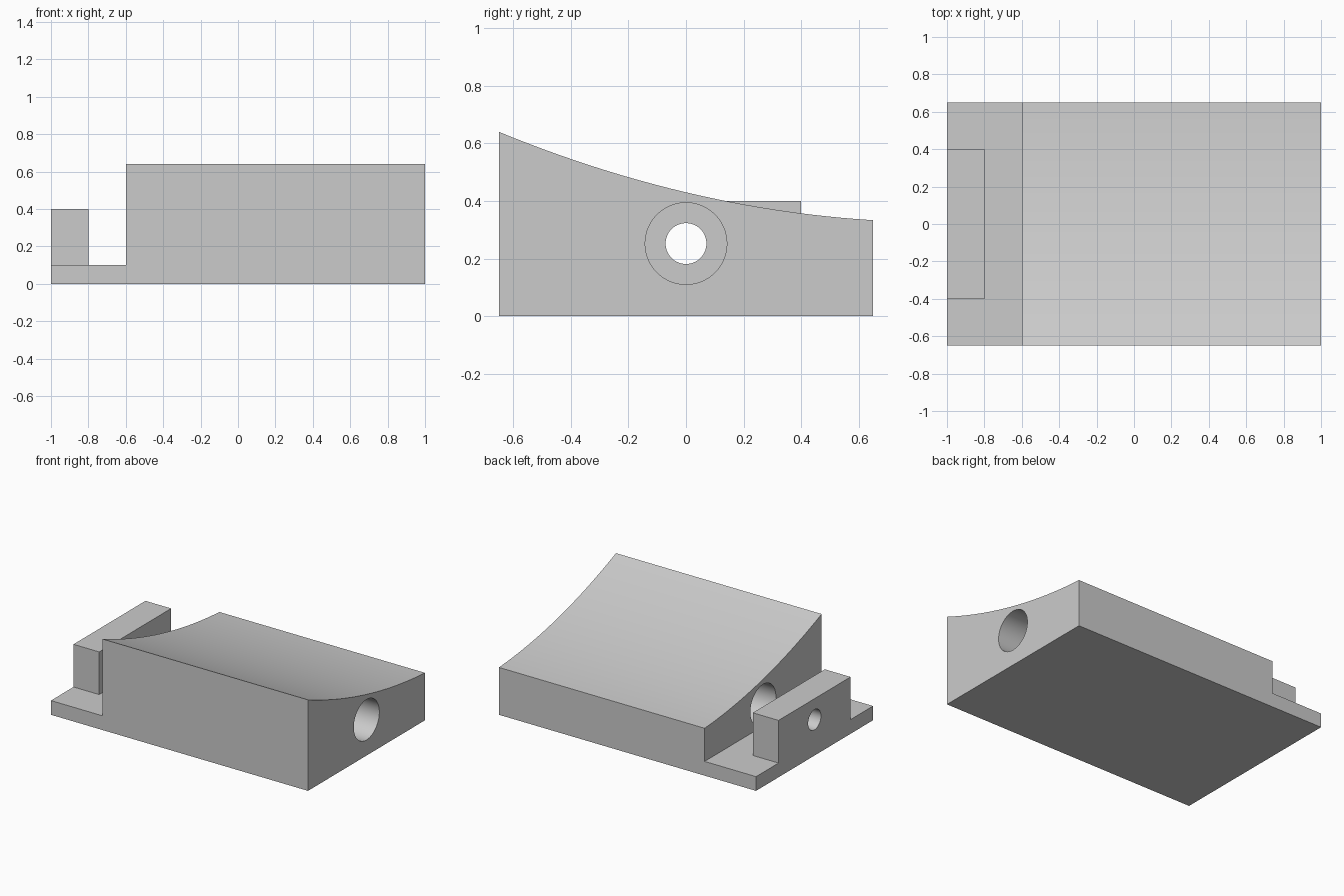
import bpy
import bmesh
import math
from mathutils import Matrix, Vector

default = bpy.data.objects.get("Cube")
if default:
    bpy.data.objects.remove(default)

HALF_DEPTH = 0.65
HOLE_Z = 0.252

grey = bpy.data.materials.new("plain grey")
grey.use_nodes = True
colour = (0.6, 0.6, 0.6, 1)
grey.diffuse_color = colour
grey.node_tree.nodes["Principled BSDF"].inputs["Base Color"].default_value = colour


def add_object(name, bm):
    bmesh.ops.recalc_face_normals(bm, faces=bm.faces)
    mesh = bpy.data.meshes.new(name)
    bm.to_mesh(mesh)
    bm.free()
    mesh.materials.append(grey)
    obj = bpy.data.objects.new(name, mesh)
    bpy.context.collection.objects.link(obj)
    return obj


def box(name, low, high):
    low, high = Vector(low), Vector(high)
    bm = bmesh.new()
    bmesh.ops.create_cube(bm, size=1)
    bmesh.ops.scale(bm, vec=high - low, verts=bm.verts)
    bmesh.ops.translate(bm, vec=(low + high) / 2, verts=bm.verts)
    return add_object(name, bm)


def rod(name, radius, x0, x1):
    """Cylinder along x at the height of the bore."""
    bm = bmesh.new()
    place = Matrix.Translation(((x0 + x1) / 2, 0, HOLE_Z)) @ Matrix.Rotation(math.pi / 2, 4, "Y")
    bmesh.ops.create_cone(bm, cap_ends=True, segments=64, radius1=radius,
                          radius2=radius, depth=x1 - x0, matrix=place)
    return add_object(name, bm)


def combine(target, tool, operation):
    """Apply a boolean and discard the tool object."""
    mod = target.modifiers.new(operation.lower(), "BOOLEAN")
    mod.operation = operation
    mod.solver = "EXACT"
    mod.object = tool
    bpy.context.view_layer.objects.active = target
    bpy.ops.object.modifier_apply(modifier=mod.name)
    bpy.data.objects.remove(tool)


# Body: side profile with a concave sloping top, extruded along x
steps = 24
ys = [HALF_DEPTH * (2 * i / steps - 1) for i in range(steps + 1)]
profile = [(y, 0.43 - 0.236 * y + 0.134 * y * y) for y in ys]
profile += [(HALF_DEPTH, 0), (-HALF_DEPTH, 0)]
bm = bmesh.new()
side = bm.faces.new([bm.verts.new((-1, y, z)) for y, z in profile])
extruded = bmesh.ops.extrude_face_region(bm, geom=[side], use_keep_orig=True)
bmesh.ops.translate(bm, vec=(2, 0, 0),
                    verts=[v for v in extruded["geom"] if isinstance(v, bmesh.types.BMVert)])
body = add_object("sloped_block", bm)

# Step down to the thin base ledge, then the upright stop on its outer edge
combine(body, box("step_cutter", (-1.2, -1, 0.1), (-0.6, 1, 1)), "DIFFERENCE")
combine(body, box("end_stop", (-1, -0.4, 0.05), (-0.8, 0.4, 0.4)), "UNION")

# Wide bore through the block, narrow bore through the stop
combine(body, rod("wide_bore", 0.142, -0.7, 1.1), "DIFFERENCE")
combine(body, rod("narrow_bore", 0.071, -1.1, -0.7), "DIFFERENCE")

# Smooth curved surfaces, crisp edges
bpy.ops.object.select_all(action="DESELECT")
body.select_set(True)
bpy.context.view_layer.objects.active = body
bpy.ops.object.shade_smooth_by_angle(angle=math.radians(30))
